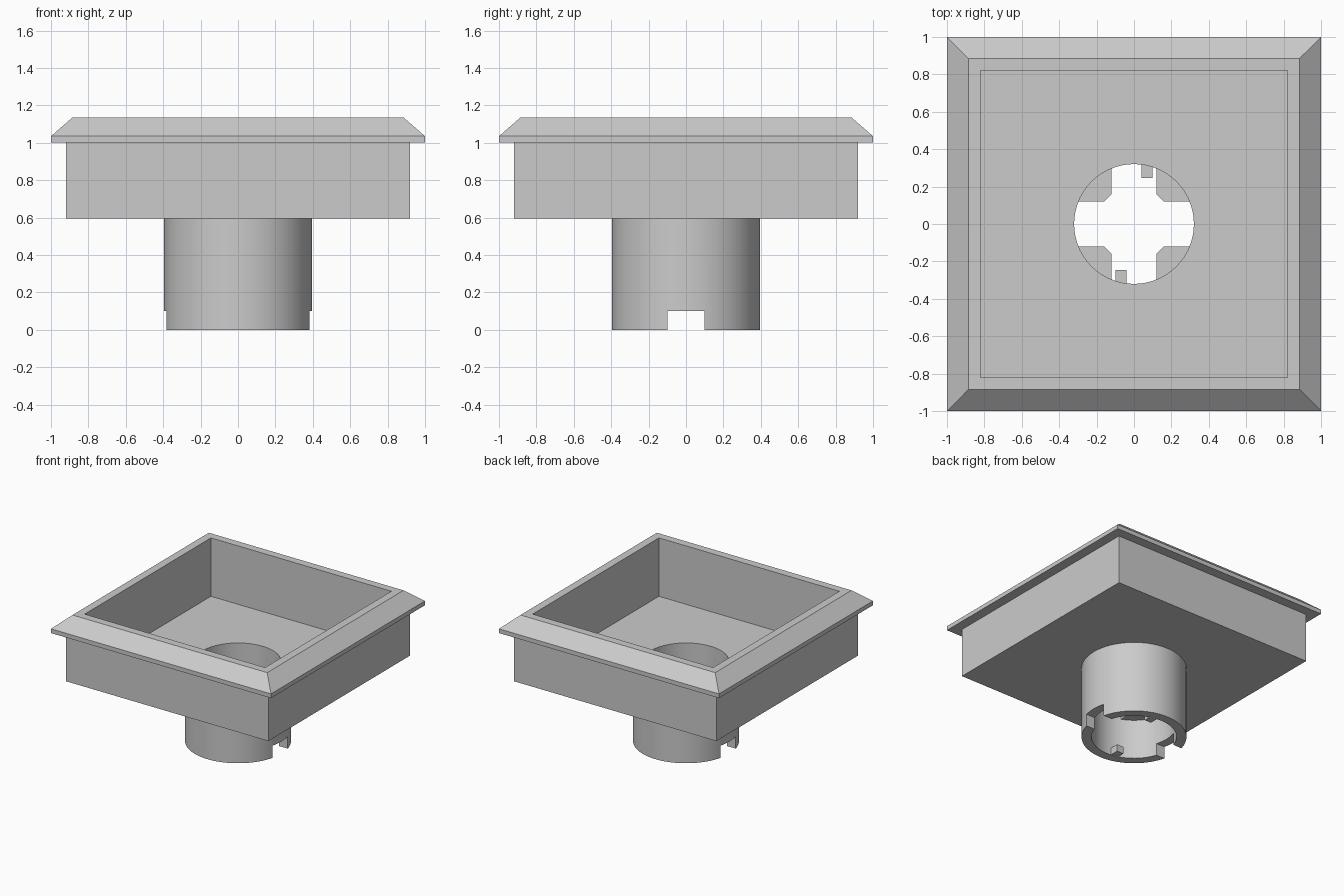
import bpy, bmesh, math
from mathutils import Matrix

cube = bpy.data.objects.get("Cube")
if cube:
    bpy.data.objects.remove(cube, do_unlink=True)

grey = bpy.data.materials.new("plain_grey")
grey.use_nodes = True
COLOUR = (0.6, 0.6, 0.6, 1)
grey.diffuse_color = COLOUR
grey.node_tree.nodes["Principled BSDF"].inputs["Base Color"].default_value = COLOUR

OUTER, BORE = 0.395, 0.32          # drain pipe radii
BASE, FLOOR = 0.595, 0.655         # underside and top of the tray floor
SEGMENTS = 96


def finish(name, bm):
    bmesh.ops.recalc_face_normals(bm, faces=bm.faces)
    mesh = bpy.data.meshes.new(name)
    bm.to_mesh(mesh)
    bm.free()
    mesh.materials.append(grey)
    obj = bpy.data.objects.new(name, mesh)
    bpy.context.collection.objects.link(obj)
    return obj


def bridge(bm, a, b):
    for i in range(len(a)):
        j = (i + 1) % len(a)
        bm.faces.new((a[i], a[j], b[j], b[i]))


def ring(bm, r, z, sides, turn=0.0):
    steps = [turn + math.tau * i / sides for i in range(sides)]
    return [bm.verts.new((r * math.cos(t), r * math.sin(t), z)) for t in steps]


def prism(name, points, z0, z1):
    bm = bmesh.new()
    low = [bm.verts.new((x, y, z0)) for x, y in points]
    high = [bm.verts.new((x, y, z1)) for x, y in points]
    bm.faces.new(low)
    bm.faces.new(high)
    bridge(bm, low, high)
    return finish(name, bm)


def box(name, x0, x1, y0, y1, z0, z1):
    return prism(name, [(x0, y0), (x1, y0), (x1, y1), (x0, y1)], z0, z1)


def cut(target, cutter):
    cutter.hide_render = True
    mod = target.modifiers.new("cut", "BOOLEAN")
    mod.operation, mod.solver, mod.object = "DIFFERENCE", "EXACT", cutter
    bpy.context.view_layer.objects.active = target
    bpy.ops.object.modifier_apply(modifier=mod.name)
    bpy.data.objects.remove(cutter, do_unlink=True)


# Square tray with a bevelled flange: half width and height around the section
profile = [(0.92, BASE), (0.92, 1.0), (1.0, 1.0), (1.0, 1.035),
           (0.885, 1.135), (0.82, 1.135), (0.82, FLOOR)]
bm = bmesh.new()
loops = [ring(bm, w * math.sqrt(2), z, 4, math.pi / 4) for w, z in profile]
for a, b in zip(loops, loops[1:]):
    bridge(bm, a, b)
bm.faces.new(loops[0])
bm.faces.new(loops[-1])
tray = finish("tray", bm)

# Round drain hole in the tray floor
bm = bmesh.new()
low, high = (ring(bm, BORE, z, SEGMENTS) for z in (0.5, 0.8))
bm.faces.new(low)
bm.faces.new(high)
bridge(bm, low, high)
cut(tray, finish("hole_cutter", bm))

# Drain pipe with a notch on each side of its lower end
bm = bmesh.new()
section = [(OUTER, 0), (OUTER, BASE), (BORE, BASE), (BORE, 0)]
loops = [ring(bm, r, z, SEGMENTS) for r, z in section]
for i in range(4):
    bridge(bm, loops[i], loops[(i + 1) % 4])
pipe = finish("drain_pipe", bm)
cut(pipe, box("notch_cutter", -0.5, 0.5, -0.1, 0.1, -0.1, 0.1))

# Four corner ledges leaving a cross-shaped opening inside the pipe
reach = 0.35
start = math.asin(0.12 / reach)
sweep = math.pi / 2 - 2 * start
arc = [(reach * math.cos(start + sweep * i / 12), reach * math.sin(start + sweep * i / 12))
       for i in range(13)]
for k in range(4):
    ledge = prism("inner_ledge", arc + [(0.12, 0.16), (0.16, 0.12)], 0.33, 0.39)
    ledge.data.transform(Matrix.Rotation(k * math.pi / 2, 4, "Z"))

# Two small locking tabs on opposite sides of the bore
for k in range(2):
    tab = box("locking_tab", 0.04, 0.1, 0.245, 0.33, 0.001, 0.06)
    tab.data.transform(Matrix.Rotation(k * math.pi, 4, "Z"))

# Smooth the round walls, keep the corners sharp
bpy.ops.object.select_all(action="DESELECT")
for obj in (tray, pipe):
    obj.select_set(True)
bpy.context.view_layer.objects.active = pipe
bpy.ops.object.shade_smooth_by_angle(angle=math.radians(25))
